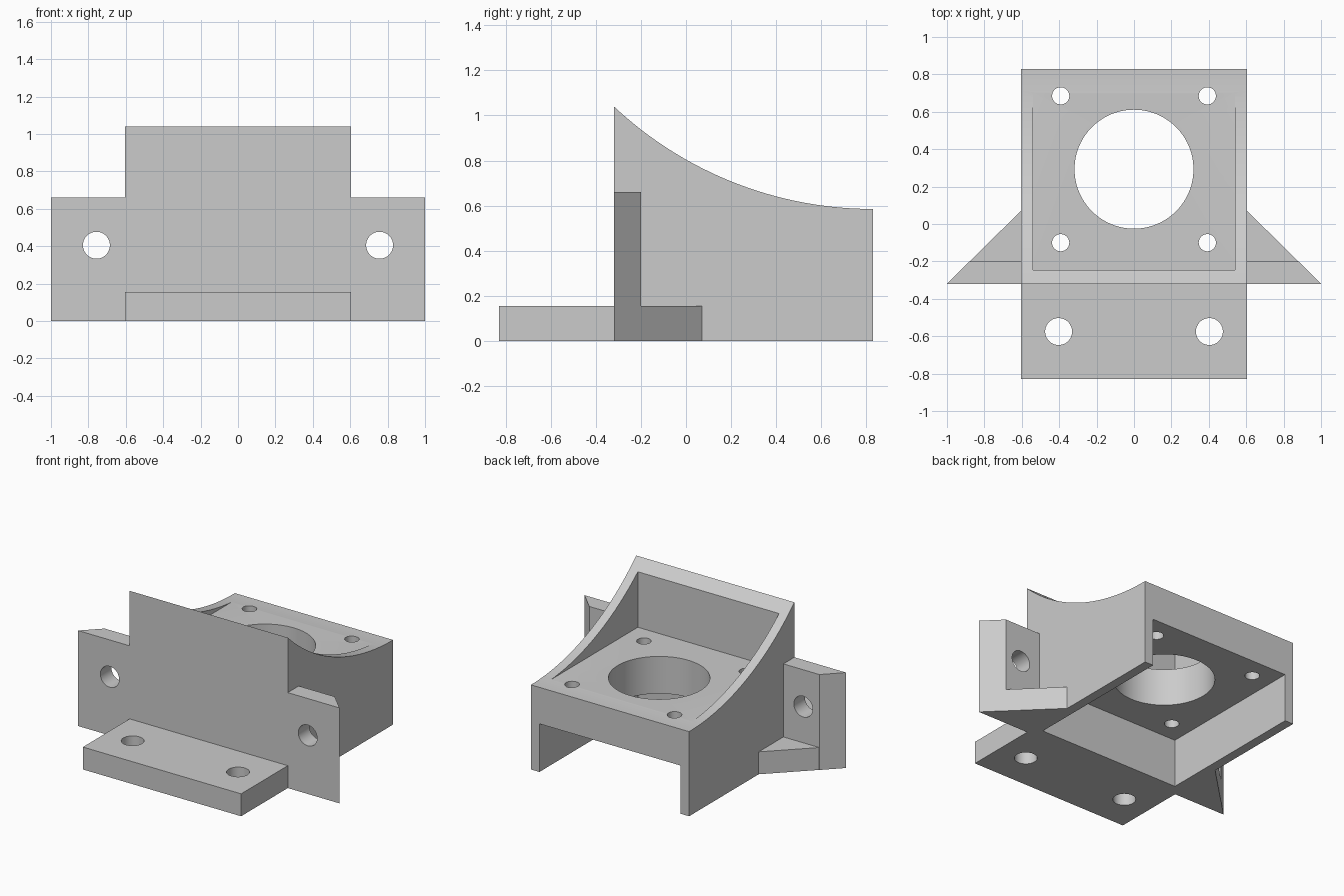
import bpy, bmesh, math
from mathutils import Matrix, Vector

cube = bpy.data.objects.get("Cube")
if cube:
    bpy.data.objects.remove(cube, do_unlink=True)

# Main dimensions
HALF_W, INNER_W = 0.605, 0.54
FRONT, WALL, BACK = -0.32, -0.245, 0.83
TOP, REAR_TOP = 1.04, 0.585
BASE_T = 0.155

grey = bpy.data.materials.new("plain grey")
grey.use_nodes = True
colour = (0.6, 0.6, 0.6, 1)
grey.diffuse_color = colour
grey.node_tree.nodes["Principled BSDF"].inputs["Base Color"].default_value = colour


def finish(name, bm):
    bmesh.ops.recalc_face_normals(bm, faces=bm.faces)
    mesh = bpy.data.meshes.new(name)
    bm.to_mesh(mesh)
    bm.free()
    mesh.materials.append(grey)
    obj = bpy.data.objects.new(name, mesh)
    bpy.context.collection.objects.link(obj)
    return obj


def prism(name, points, offset):
    """Extrude a closed outline of 3D points along an offset."""
    bm = bmesh.new()
    face = bm.faces.new([bm.verts.new(p) for p in points])
    out = bmesh.ops.extrude_face_region(bm, geom=[face], use_keep_orig=True)
    moved = [v for v in out["geom"] if isinstance(v, bmesh.types.BMVert)]
    bmesh.ops.translate(bm, verts=moved, vec=Vector(offset))
    return finish(name, bm)


def box(name, x, y, z):
    corners = [(x[0], y[0]), (x[1], y[0]), (x[1], y[1]), (x[0], y[1])]
    return prism(name, [(a, b, z[0]) for a, b in corners], (0, 0, z[1] - z[0]))


def rod(name, centre, radius, sides=48, along_y=False):
    bm = bmesh.new()
    turn = Matrix.Rotation(math.pi / 2, 4, 'X') if along_y else Matrix()
    bmesh.ops.create_cone(bm, cap_ends=True, segments=sides, radius1=radius,
                          radius2=radius, depth=4,
                          matrix=Matrix.Translation(centre) @ turn)
    return finish(name, bm)


def combine(target, tool, operation):
    """Apply a boolean and discard the helper."""
    tool.hide_render = True
    mod = target.modifiers.new(operation.lower(), 'BOOLEAN')
    mod.operation, mod.solver, mod.object = operation, 'EXACT', tool
    graph = bpy.context.evaluated_depsgraph_get()
    graph.update()
    result = bpy.data.meshes.new_from_object(target.evaluated_get(graph))
    target.modifiers.clear()
    target.data = result
    bpy.data.objects.remove(tool, do_unlink=True)


# Body: side profile with a concave arc, level at the rear
rise, run = TOP - REAR_TOP, BACK - FRONT
radius = (run ** 2 + rise ** 2) / (2 * rise)
sweep = math.asin(run / radius)
STEPS = 32
profile = [(-HALF_W, FRONT, 0), (-HALF_W, BACK, 0)]
for i in range(STEPS + 1):
    a = sweep * i / STEPS
    profile.append((-HALF_W, BACK - radius * math.sin(a),
                    REAR_TOP + radius * (1 - math.cos(a))))
bracket = prism("motor_bracket", profile, (2 * HALF_W, 0, 0))

# Upper pocket and lower channel, both open at the back
inner = (-INNER_W, INNER_W)
combine(bracket, box("pocket", inner, (WALL, 1.2), (0.59, 1.3)), 'DIFFERENCE')
combine(bracket, box("channel", inner, (WALL, 1.2), (-0.2, 0.333)), 'DIFFERENCE')

# Front mounting plate
combine(bracket, box("front_plate", (-HALF_W, HALF_W), (-0.83, -0.28),
                     (0, BASE_T)), 'UNION')

# Side ears: triangular foot with an upright tab, one per side
for s in (-1, 1):
    foot = [(0.57, FRONT), (1, FRONT), (HALF_W, 0.07), (0.57, 0.07)]
    tab = [(0.57, FRONT), (1, FRONT), (0.88, -0.2), (0.57, -0.2)]
    for name, outline, height in (("foot", foot, BASE_T), ("tab", tab, 0.66)):
        part = prism(name, [(s * x, y, 0) for x, y in outline], (0, 0, height))
        combine(bracket, part, 'UNION')

# Central bore and screw holes
combine(bracket, rod("bore", (0, 0.293, 0), 0.318, 96), 'DIFFERENCE')
for s in (-1, 1):
    for y in (0.685, -0.1):
        combine(bracket, rod("motor_hole", (s * 0.392, y, 0), 0.046), 'DIFFERENCE')
    combine(bracket, rod("plate_hole", (s * 0.403, -0.575, 0), 0.072), 'DIFFERENCE')
    combine(bracket, rod("ear_hole", (s * 0.757, 0, 0.405), 0.072,
                         along_y=True), 'DIFFERENCE')

# One clean material, smooth curves with sharp edges
bracket.data.materials.clear()
bracket.data.materials.append(grey)
for poly in bracket.data.polygons:
    poly.material_index = 0
bpy.ops.object.select_all(action='DESELECT')
bracket.select_set(True)
bpy.context.view_layer.objects.active = bracket
bpy.ops.object.shade_smooth_by_angle(angle=math.radians(30))
